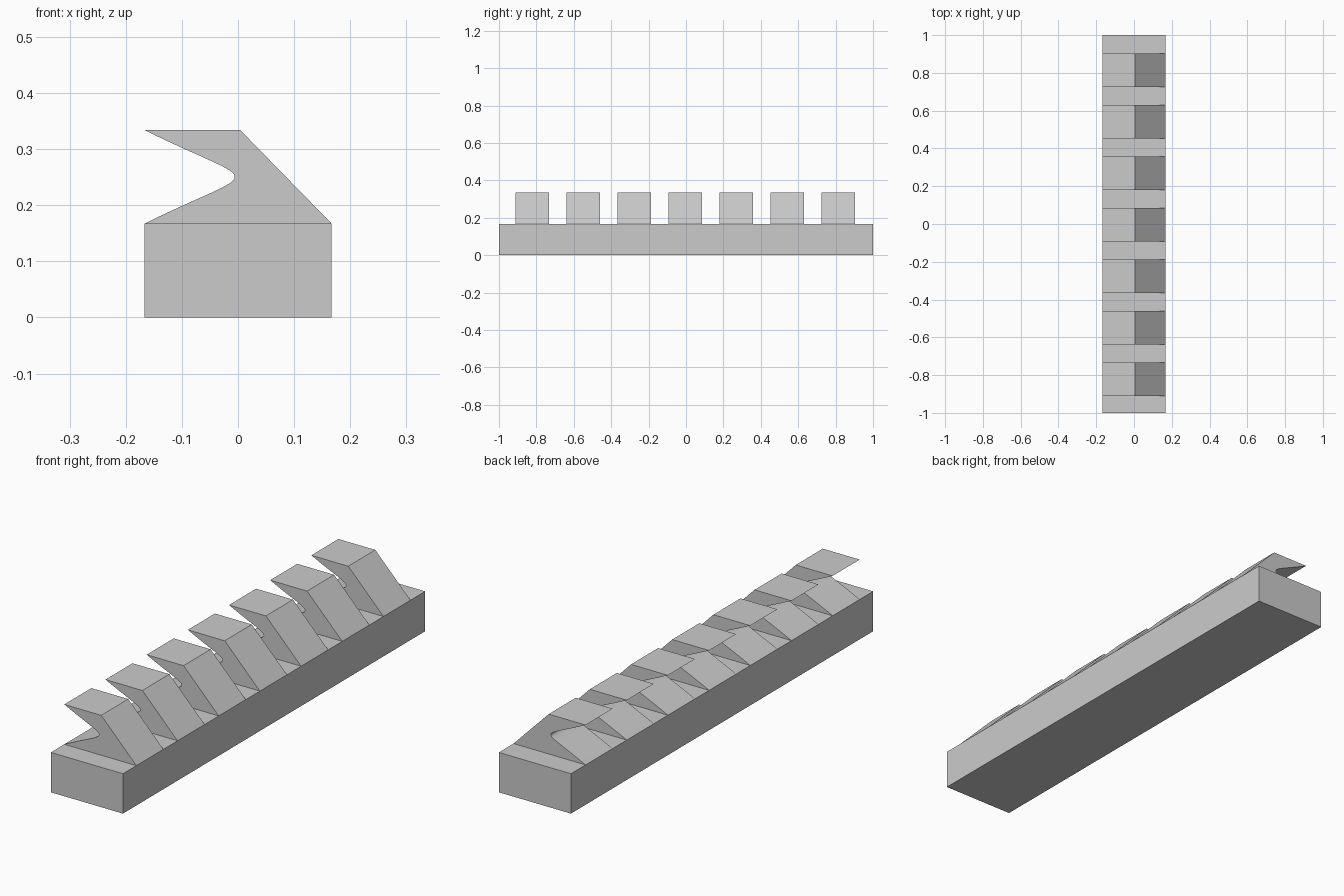
import bpy
import bmesh
from mathutils import Vector
from mathutils.geometry import interpolate_bezier

# Remove the default cube
if "Cube" in bpy.data.objects:
    bpy.data.objects.remove(bpy.data.objects["Cube"], do_unlink=True)

HALF_WIDTH = 0.167
BASE_TOP = 0.167
TOOTH_TOP = 0.334
TOOTH_COUNT = 7
TOOTH_LENGTH = 0.179
PITCH = 0.2725
OFFSET = -0.004

# Single plain grey
grey = bpy.data.materials.new("light grey")
grey.use_nodes = True
colour = (0.6, 0.6, 0.6, 1)
grey.diffuse_color = colour
grey.node_tree.nodes["Principled BSDF"].inputs["Base Color"].default_value = colour


def extrude_profile(name, profile, y_start, length):
    """Extrude an x-z outline along +y into a closed solid."""
    bm = bmesh.new()
    face = bm.faces.new([bm.verts.new((x, y_start, z)) for x, z in profile])
    result = bmesh.ops.extrude_face_region(bm, geom=[face], use_keep_orig=True)
    moved = [v for v in result["geom"] if isinstance(v, bmesh.types.BMVert)]
    bmesh.ops.translate(bm, verts=moved, vec=(0, length, 0))
    bmesh.ops.recalc_face_normals(bm, faces=bm.faces)
    mesh = bpy.data.meshes.new(name)
    bm.to_mesh(mesh)
    bm.free()
    mesh.materials.append(grey)
    obj = bpy.data.objects.new(name, mesh)
    bpy.context.collection.objects.link(obj)
    return obj


# Long rectangular base bar
extrude_profile("base_bar", [(-HALF_WIDTH, 0), (HALF_WIDTH, 0),
                             (HALF_WIDTH, BASE_TOP), (-HALF_WIDTH, BASE_TOP)], -1, 2)

# Hooked tooth outline: curved hollow on one side, straight slope on the other
hollow = interpolate_bezier(Vector((-HALF_WIDTH, TOOTH_TOP)), Vector((0.048, 0.228)),
                            Vector((0.048, 0.273)), Vector((-HALF_WIDTH, BASE_TOP)), 33)
tooth_profile = [(p.x, p.y) for p in hollow] + [(HALF_WIDTH, BASE_TOP), (0.004, TOOTH_TOP)]

# Row of teeth along the bar
teeth = []
for i in range(TOOTH_COUNT):
    centre = OFFSET + (i - (TOOTH_COUNT - 1) / 2) * PITCH
    teeth.append(extrude_profile(f"hooked_tooth_{i + 1}", tooth_profile,
                                 centre - TOOTH_LENGTH / 2, TOOTH_LENGTH))

# Smooth the hollows, keep the edges sharp
bpy.ops.object.select_all(action="DESELECT")
for tooth in teeth:
    tooth.select_set(True)
bpy.context.view_layer.objects.active = teeth[0]
bpy.ops.object.shade_smooth_by_angle()
